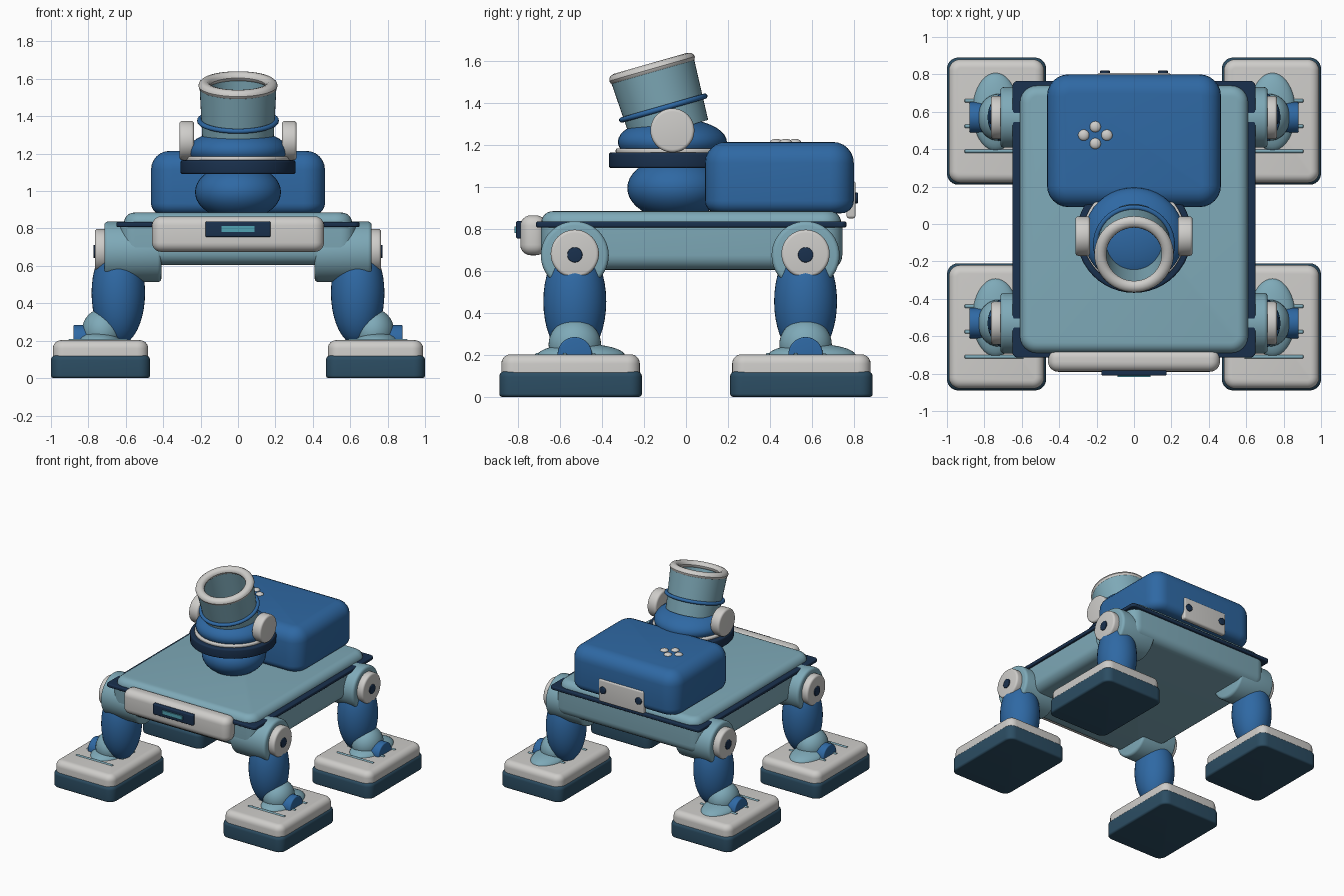
import bpy, bmesh, math
from mathutils import Matrix, Vector

if "Cube" in bpy.data.objects:
    bpy.data.objects.remove(bpy.data.objects["Cube"])


def mat(name, c):
    m = bpy.data.materials.new(name)
    m.diffuse_color = (*c, 1)
    m.use_nodes = True
    m.node_tree.nodes["Principled BSDF"].inputs["Base Color"].default_value = m.diffuse_color
    return m


LIGHT = mat("light_blue", (0.21, 0.40, 0.48))
BLUE = mat("blue", (0.028, 0.14, 0.37))
NAVY = mat("navy", (0.01, 0.03, 0.075))
SOLE = mat("sole", (0.025, 0.075, 0.125))
CYAN = mat("cyan", (0.08, 0.36, 0.45))
GREY = mat("grey", (0.62, 0.61, 0.59))


def finish(name, bm, m, M=None):
    bmesh.ops.recalc_face_normals(bm, faces=bm.faces)
    if M:
        bm.transform(M)
    me = bpy.data.meshes.new(name)
    bm.to_mesh(me)
    bm.free()
    ob = bpy.data.objects.new(name, me)
    bpy.context.collection.objects.link(ob)
    me.materials.append(m)
    bpy.ops.object.select_all(action='DESELECT')
    ob.select_set(True)
    bpy.context.view_layer.objects.active = ob
    bpy.ops.object.shade_smooth_by_angle(angle=math.radians(35))
    return ob


def rbox(name, lo, hi, m, plan=0.0, top=0.0, bot=0.0):
    """Box with rounded upright corners, then rounded top and bottom rims."""
    lo, hi = Vector(lo), Vector(hi)
    bm = bmesh.new()
    bmesh.ops.create_cube(bm, size=1)
    bm.transform(Matrix.Translation((lo + hi) / 2) @ Matrix.Diagonal((*(hi - lo), 1)))
    if plan:
        es = [e for e in bm.edges if abs(e.verts[0].co.z - e.verts[1].co.z) > 1e-5]
        bmesh.ops.bevel(bm, geom=es, offset=plan, segments=6, profile=0.5, affect='EDGES')
    for z, r in ((hi.z, top), (lo.z, bot)):
        if r:
            es = [e for e in bm.edges if all(abs(v.co.z - z) < 1e-5 for v in e.verts)]
            bmesh.ops.bevel(bm, geom=es, offset=r, segments=6, profile=0.5, affect='EDGES')
    return finish(name, bm, m)


def ball(name, c, r, m):
    bm = bmesh.new()
    bmesh.ops.create_uvsphere(bm, u_segments=40, v_segments=20, radius=1)
    return finish(name, bm, m, Matrix.Translation(c) @ Matrix.Diagonal((*r, 1)))


def lathe(name, prof, m, M, closed=False, n=48):
    """Spin (radius, height) points about local z."""
    bm = bmesh.new()
    rings = []
    for r, h in prof:
        if r < 1e-6:
            rings.append([bm.verts.new((0, 0, h))] * n)
        else:
            rings.append([bm.verts.new((r * math.cos(2 * math.pi * i / n),
                                        r * math.sin(2 * math.pi * i / n), h)) for i in range(n)])
    pairs = list(zip(rings, rings[1:])) + ([(rings[-1], rings[0])] if closed else [])
    for a, b in pairs:
        for i in range(n):
            j = (i + 1) % n
            bm.faces.new(dict.fromkeys((a[i], a[j], b[j], b[i])))
    return finish(name, bm, m, M)


def disc(name, c, r, h, m, axis='Z', bev=0.01, s=1):
    """Rounded-rim cylinder starting at c and running h along +/- axis."""
    R = {'X': Matrix.Rotation(s * math.pi / 2, 4, 'Y'),
         'Y': Matrix.Rotation(-s * math.pi / 2, 4, 'X'), 'Z': Matrix()}[axis]
    arc = [(r - bev + bev * math.cos(a), h - bev + bev * math.sin(a))
           for a in (0, math.pi / 8, math.pi / 4, 3 * math.pi / 8, math.pi / 2)]
    low = [(p, h - q) for p, q in reversed(arc)]
    return lathe(name, [(0, 0)] + low + arc + [(0, h)], m, Matrix.Translation(c) @ R)


# Body: lower hull, dark rim plate, rounded deck
rbox("body_hull", (-0.63, -0.69, 0.605), (0.63, 0.745, 0.82), LIGHT, 0.08, 0, 0.07)
rbox("body_rim", (-0.65, -0.715, 0.808), (0.65, 0.765, 0.835), NAVY, 0.03, 0.008, 0.008)
rbox("body_deck", (-0.61, -0.69, 0.825), (0.61, 0.74, 0.885), LIGHT, 0.09, 0.055)

# Front bumper with light panel
rbox("front_bumper", (-0.46, -0.79, 0.675), (0.46, -0.665, 0.865), GREY, 0.055, 0.05, 0.05)
rbox("bumper_panel", (-0.175, -0.81, 0.755), (0.175, -0.76, 0.838), NAVY, 0.01, 0.008, 0.008)
rbox("bumper_light", (-0.088, -0.818, 0.781), (0.088, -0.79, 0.812), CYAN)

# Backpack, rear plate, bolts and top buttons
rbox("backpack", (-0.465, 0.09, 0.875), (0.465, 0.80, 1.215), BLUE, 0.115, 0.1, 0.06)
rbox("rear_plate", (-0.195, 0.765, 0.85), (0.195, 0.808, 1.03), GREY, 0.01, 0.015, 0.015)
for x in (-0.155, 0.155):
    disc("rear_bolt", (x, 0.80, 0.948), 0.027, 0.02, NAVY, 'Y', 0.006)
for dx, dy in ((0.062, 0), (-0.062, 0), (0, 0.045), (0, -0.045)):
    ball("top_button", (-0.207 + dx, 0.475 + dy, 1.212), (0.03, 0.03, 0.018), GREY)

# Neck, collar and head
ball("neck", (0, -0.05, 0.995), (0.23, 0.23, 0.15), BLUE)
disc("collar", (0, -0.06, 1.09), 0.308, 0.075, NAVY, bev=0.012)
disc("collar_ring", (0, -0.06, 1.16), 0.275, 0.024, GREY, bev=0.008)
ball("head", (0, -0.065, 1.215), (0.268, 0.26, 0.115), BLUE)
for s in (-1, 1):
    disc("ear_disc", (0.235 * s, -0.065, 1.27), 0.105, 0.078, GREY, 'X', 0.015, s)

# Tilted hollow tube with rim and band
T = Matrix.Translation((0, -0.168, 1.585)) @ Matrix.Rotation(math.radians(16), 4, 'X')
lathe("head_tube", [(0.19, -0.33), (0.206, -0.02), (0.16, -0.02), (0.15, -0.33)], LIGHT, T, True)


def ring(name, R, z, a, b, m):
    lathe(name, [(R + a * math.cos(t * math.pi / 6), z + b * math.sin(t * math.pi / 6))
                 for t in range(12)], m, T, True)


ring("tube_rim", 0.18, -0.022, 0.032, 0.027, GREY)
ring("tube_band", 0.205, -0.217, 0.014, 0.013, BLUE)

# Four legs
for end, ly, fy in (("front", -0.53, -0.55), ("back", 0.57, 0.55)):
    for side, s in (("left", -1), ("right", 1)):
        n = f"{end}_{side}_"
        disc(n + "hip", (0.41 * s, ly, 0.675), 0.162, 0.305, LIGHT, 'X', 0.02, s)
        disc(n + "hip_cap", (0.70 * s, ly, 0.682), 0.115, 0.065, GREY, 'X', 0.015, s)
        disc(n + "hip_pin", (0.75 * s, ly, 0.677), 0.036, 0.022, NAVY, 'X', 0.005, s)
        ball(n + "leg", (0.64 * s, ly, 0.455), (0.143, 0.15, 0.28), BLUE)
        ball(n + "ankle", (0.725 * s, ly, 0.25), (0.11, 0.125, 0.12), LIGHT)
        ball(n + "instep", (0.74 * s, ly + 0.03, 0.195), (0.125, 0.21, 0.058), LIGHT)
        disc(n + "ankle_pin", (0.74 * s, ly, 0.203), 0.082, 0.14, BLUE, 'X', 0.008, s)
        # Foot: sole, cap and thin ribs
        x0, x1 = sorted((0.47 * s, 1.0 * s))
        rbox(n + "sole", (x0, fy - 0.34, 0), (x1, fy + 0.34, 0.125), SOLE, 0.06, 0.03, 0.015)
        rbox(n + "foot", (x0 + 0.01, fy - 0.33, 0.1), (x1 - 0.01, fy + 0.33, 0.203),
             GREY, 0.06, 0.045)
        for k in (-0.16, -0.027, 0.11):
            disc(n + "foot_rib", (0.59 * s, fy + k, 0.2), 0.01, 0.315, LIGHT, 'X', 0.003, s)
